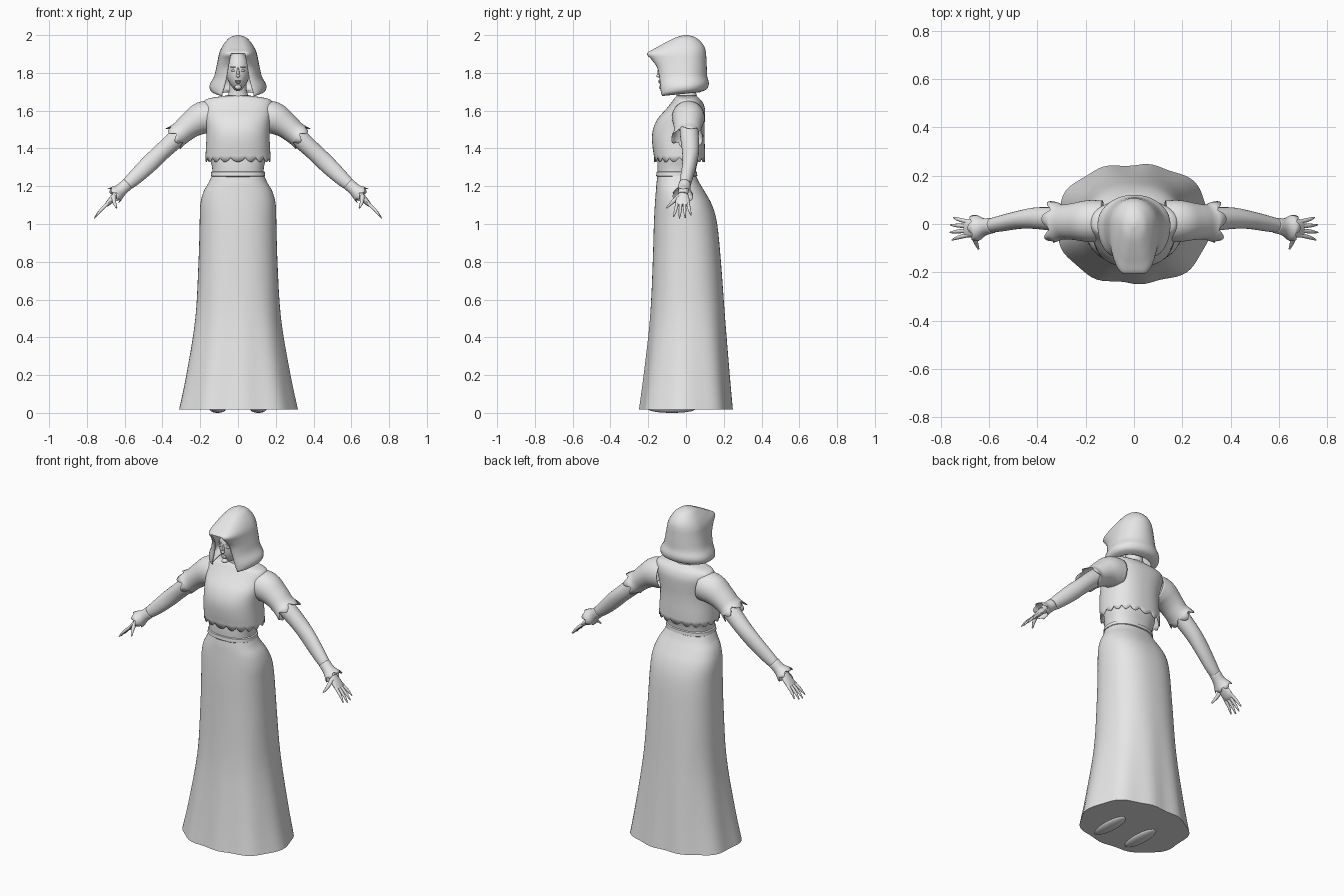
import bpy, bmesh, math
from mathutils import Vector, Matrix

cube = bpy.data.objects.get("Cube")
if cube:
    bpy.data.objects.remove(cube)

grey = bpy.data.materials.new("plain_grey")
grey.use_nodes = True
grey.diffuse_color = (0.8, 0.8, 0.8, 1)
grey.node_tree.nodes["Principled BSDF"].inputs["Base Color"].default_value = (0.8, 0.8, 0.8, 1)


def finish(name, bm, angle=50, thick=0, mirror=False):
    """Turn a bmesh into a shaded object with optional thickness and mirror."""
    bmesh.ops.recalc_face_normals(bm, faces=bm.faces)
    mesh = bpy.data.meshes.new(name)
    bm.to_mesh(mesh)
    bm.free()
    mesh.materials.append(grey)
    ob = bpy.data.objects.new(name, mesh)
    bpy.context.scene.collection.objects.link(ob)
    bpy.ops.object.select_all(action='DESELECT')
    ob.select_set(True)
    bpy.context.view_layer.objects.active = ob
    bpy.ops.object.shade_smooth_by_angle(angle=math.radians(angle))
    if thick:
        mod = ob.modifiers.new("thickness", 'SOLIDIFY')
        mod.thickness = thick
    if mirror:
        mod = ob.modifiers.new("mirror", 'MIRROR')
        mod.use_clip = False
        mod.use_mirror_merge = False
    return ob


def skin(rings, wrapped=None, caps=(False, False)):
    """Join rings of points by quads; wrapped(i) says if row i goes all round."""
    bm = bmesh.new()
    rows = [[bm.verts.new(p) for p in ring] for ring in rings]
    n = len(rows[0])
    for i in range(len(rows) - 1):
        for j in range(n if wrapped is None or wrapped(i) else n - 1):
            k = (j + 1) % n
            bm.faces.new((rows[i][j], rows[i][k], rows[i + 1][k], rows[i + 1][j]))
    for row, cap in zip((rows[0], rows[-1]), caps):
        if cap:
            bm.faces.new(row)
    return bm


def ease(rows, k):
    """Fill in k smooth steps between stations."""
    out = []
    for i in range(len(rows) - 1):
        a, b = rows[max(i - 1, 0)], rows[i]
        c, d = rows[i + 1], rows[min(i + 2, len(rows) - 1)]
        for s in range(k):
            t = s / k
            out.append([q + t * ((r - p) / 2 + t * ((p - 2.5 * q + 2 * r - e / 2)
                        + t * (1.5 * (q - r) + (e - p) / 2)))
                        for p, q, r, e in zip(a, b, c, d)])
    return out + [list(rows[-1])]


def power(v, e):
    return math.copysign(abs(v) ** e, v)


def body_ring(z, w, front, back, n=72, e=0.85, shift=None):
    """Horizontal rounded section from its half width and its front and back."""
    pts = []
    for j in range(n):
        a = math.tau * j / n
        x = w * power(math.cos(a), e)
        y = (front + back) / 2 + (back - front) / 2 * power(math.sin(a), e)
        pts.append((x, y, z + (shift(a) if shift else 0)))
    return pts


def tube(stations, n=24, k=4, hem=None, caps=(False, False)):
    """Sweep an oval along stations of x, y, z, radius in y, radius across."""
    st = ease(stations, k)
    rings = []
    for i, s in enumerate(st):
        p = Vector(s[:3])
        d = (Vector(st[min(i + 1, len(st) - 1)][:3]) - Vector(st[max(i - 1, 0)][:3])).normalized()
        side = (Vector((0, 1, 0)) - d * d.y).normalized()
        up = d.cross(side)
        ring = []
        for j in range(n):
            a = math.tau * j / n
            q = p + side * s[3] * math.cos(a) + up * s[4] * math.sin(a)
            if hem and i == len(st) - 1:
                q += d * hem(a) + (q - p) * hem(a) * 3
            ring.append(q)
        rings.append(ring)
    return skin(rings, caps=caps)


def ball(name, centre, size, mirror=False):
    bm = bmesh.new()
    bmesh.ops.create_uvsphere(bm, u_segments=24, v_segments=16, radius=1)
    bm.transform(Matrix.Translation(centre) @ Matrix.Diagonal((*size, 1)))
    return finish(name, bm, 80, mirror=mirror)


# Long flared skirt with soft folds at the closed hem
skirt_rows = ease([(0.018, 0.312, -0.245, 0.245), (0.2, 0.275, -0.222, 0.23),
                   (0.5, 0.227, -0.19, 0.207), (0.8, 0.209, -0.176, 0.185),
                   (1.0, 0.203, -0.17, 0.165), (1.1, 0.2, -0.165, 0.138),
                   (1.17, 0.183, -0.16, 0.1), (1.22, 0.155, -0.156, 0.07),
                   (1.26, 0.138, -0.15, 0.052)], 4)
rings = []
for z, w, f, b in skirt_rows:
    fold = 0.022 * max(0, 1 - z / 0.7)
    ring = []
    for x, y, h in body_ring(z, w, f, b):
        a = math.atan2(y, x)
        s = 1 + fold * math.cos(9 * a + 0.6)
        ring.append((x * s, y * s, h))
    rings.append(ring)
finish("skirt", skin(rings, caps=(True, False)))

# Waistband and bare midriff
finish("waistband", skin([body_ring(z, w, f, b) for z, w, f, b in
       [(1.25, 0.136, -0.152, 0.052), (1.255, 0.144, -0.158, 0.06),
        (1.275, 0.142, -0.156, 0.058), (1.28, 0.134, -0.15, 0.05)]]), 40)
finish("midriff", skin([body_ring(z, w, f, b) for z, w, f, b in
       ease([(1.25, 0.135, -0.15, 0.05), (1.3, 0.137, -0.152, 0.055),
             (1.36, 0.15, -0.15, 0.07), (1.45, 0.15, -0.15, 0.08)], 3)],
       caps=(False, True)))

# Short blouse with a scalloped hem
blouse_rows = ease([(1.35, 0.172, -0.168, 0.1), (1.4, 0.17, -0.176, 0.1),
                    (1.46, 0.167, -0.18, 0.098), (1.51, 0.168, -0.172, 0.098),
                    (1.56, 0.174, -0.148, 0.1), (1.61, 0.18, -0.104, 0.1),
                    (1.645, 0.18, -0.076, 0.088), (1.665, 0.155, -0.062, 0.07),
                    (1.68, 0.06, -0.048, 0.055)], 3)
finish("blouse", skin([body_ring(*r, n=144, shift=(lambda a: -0.022 * abs(math.sin(9 * a)))
                                 if i == 0 else None)
                       for i, r in enumerate(blouse_rows)]), thick=0.005)

# Sleeves with ragged points
finish("sleeve", tube([(0.13, 0.012, 1.568, 0.085, 0.085), (0.19, 0.012, 1.56, 0.086, 0.086),
                       (0.25, 0.01, 1.525, 0.076, 0.07), (0.295, 0.008, 1.488, 0.072, 0.062),
                       (0.322, 0.008, 1.468, 0.082, 0.062)], n=48,
                      hem=lambda a: 0.036 * abs(math.sin(3 * a + 0.5)) - 0.008),
       thick=0.004, mirror=True)

# Arms and flared cuffs
finish("arm", tube([(0.2, 0.015, 1.555, 0.05, 0.05), (0.3, 0.018, 1.475, 0.05, 0.05),
                    (0.4, 0.024, 1.385, 0.045, 0.046), (0.47, 0.018, 1.318, 0.038, 0.046),
                    (0.55, 0.002, 1.242, 0.033, 0.039), (0.61, -0.01, 1.19, 0.028, 0.028),
                    (0.65, -0.016, 1.155, 0.026, 0.02)], caps=(True, True)), mirror=True)
finish("cuff", tube([(0.585, -0.006, 1.212, 0.032, 0.033), (0.62, -0.012, 1.18, 0.036, 0.034),
                     (0.648, -0.016, 1.158, 0.054, 0.046)], n=40,
                    hem=lambda a: 0.02 * abs(math.sin(3 * a)) - 0.004),
       thick=0.003, mirror=True)

# Hands with spread fingers
finish("palm", tube([(0.635, -0.014, 1.168, 0.022, 0.017), (0.66, -0.017, 1.14, 0.034, 0.017),
                     (0.685, -0.018, 1.112, 0.038, 0.014), (0.7, -0.018, 1.098, 0.033, 0.009)],
                    n=16, caps=(True, True)), mirror=True)
for i, (reach, name) in enumerate([(0.82, "little"), (1, "ring"), (1.04, "middle"), (0.92, "index")]):
    y = 0.009 - 0.018 * i
    end = (0.692 + 0.066 * reach, y + 0.018 - 0.013 * i, 1.107 - 0.074 * reach)
    mid = [(p + q) / 2 for p, q in zip((0.7, y, 1.107), end)]
    finish(name + "_finger", tube([(0.682, y, 1.115, 0.009, 0.009), (*mid, 0.008, 0.008),
                                   (*end, 0.003, 0.003)], n=10, caps=(True, True)), mirror=True)
finish("thumb", tube([(0.658, -0.036, 1.148, 0.013, 0.013), (0.655, -0.072, 1.115, 0.01, 0.01),
                      (0.643, -0.103, 1.085, 0.004, 0.004)], n=10, caps=(True, True)), mirror=True)

# Neck
finish("neck", skin([body_ring(z, w, f, b, n=32, e=1) for z, w, f, b in
       ease([(1.62, 0.075, -0.06, 0.07), (1.675, 0.058, -0.05, 0.058),
             (1.71, 0.046, -0.05, 0.052), (1.8, 0.046, -0.05, 0.05)], 3)]))

# Head with a tapered jaw
bm = bmesh.new()
bmesh.ops.create_uvsphere(bm, u_segments=40, v_segments=28, radius=1)
for v in bm.verts:
    t = max(0, -v.co.z)
    v.co.x *= 0.063 * (1 - 0.3 * t * t)
    v.co.y = -0.057 + 0.085 * v.co.y - 0.015 * t * t
    v.co.z = 1.808 + 0.105 * v.co.z
finish("head", bm, 80)

# Facial features
ball("eye", (0.025, -0.132, 1.812), (0.012, 0.008, 0.006), True)
ball("eyebrow", (0.025, -0.134, 1.831), (0.016, 0.006, 0.004), True)
ball("nose_bridge", (0, -0.141, 1.803), (0.007, 0.01, 0.025))
ball("nose_tip", (0, -0.146, 1.784), (0.011, 0.011, 0.008))
ball("upper_lip", (0, -0.139, 1.757), (0.018, 0.009, 0.004))
ball("lower_lip", (0, -0.138, 1.749), (0.014, 0.009, 0.005))
ball("chin", (0, -0.127, 1.724), (0.018, 0.016, 0.013))

# Hood: z, half opening, front edge, half width, back
STEP, HALF = 4, 20
hood_rows = ease([(2.0, 0.001, -0.01, 0.008, 0.01), (1.987, 0.012, -0.055, 0.044, 0.052),
                  (1.96, 0.02, -0.11, 0.07, 0.083), (1.932, 0.03, -0.16, 0.088, 0.1),
                  (1.903, 0.037, -0.207, 0.1, 0.106), (1.87, 0.042, -0.182, 0.107, 0.108),
                  (1.83, 0.05, -0.154, 0.115, 0.11), (1.78, 0.06, -0.141, 0.127, 0.112),
                  (1.735, 0.072, -0.136, 0.15, 0.121), (1.703, 0.083, -0.131, 0.142, 0.11),
                  (1.69, 0.083, -0.126, 0.105, 0.072)], STEP)
rings = []
for z, gap, front, w, back in hood_rows:
    ring = []
    for j in range(-HALF, HALF + 1):
        a = math.pi * abs(j) / HALF
        side = math.copysign(1, j)
        if a <= math.pi / 2:
            x, y = w * math.sin(a), back * math.cos(a)
        else:
            x, y = gap + (w - gap) * math.sin(a), -front * math.cos(a)
        drop = min(1, max(0, (1.82 - z) / 0.1))
        ring.append((side * x, y, z + 0.1 * y * drop))
    rings.append(ring)
finish("hood", skin(rings, wrapped=lambda i: i < 4 * STEP, caps=(True, False)), 60, thick=0.007)

# Shoes just showing under the hem
ball("shoe", (0.108, -0.075, 0.02), (0.043, 0.125, 0.02), True)
